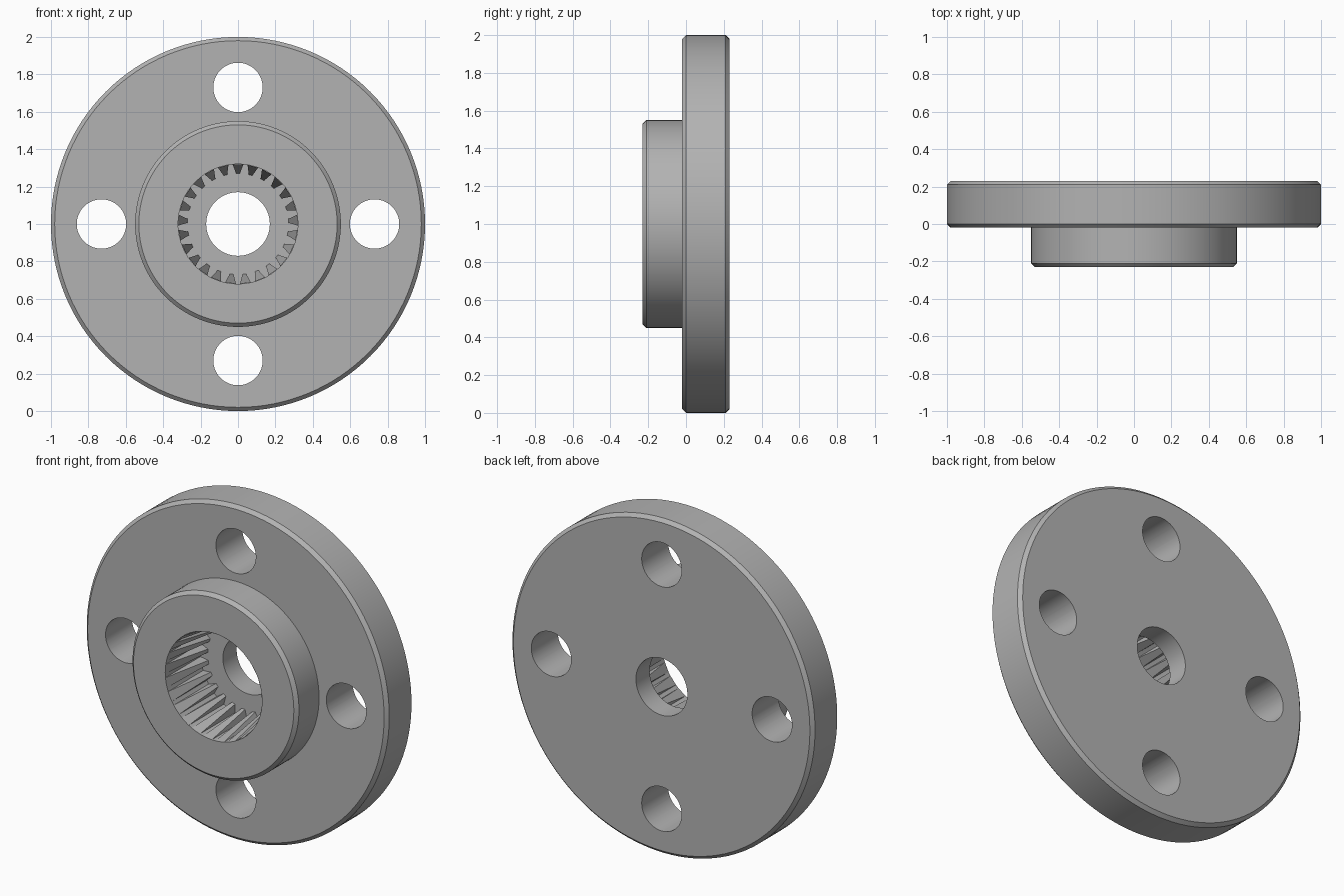
import bpy
import bmesh
from math import cos, sin, pi
from mathutils import Matrix, Vector

if "Cube" in bpy.data.objects:
    bpy.data.objects.remove(bpy.data.objects["Cube"], do_unlink=True)

CENTRE = Vector((0, 0, 1))
POCKET_R, FLOOR_Y, FRONT_Y, BACK_Y = 0.32, 0.10, -0.23, 0.23
TEETH = 25

metal = bpy.data.materials.new("grey metal")
metal.use_nodes = True
GREY = (0.45, 0.45, 0.45, 1)
metal.diffuse_color = GREY
metal.node_tree.nodes["Principled BSDF"].inputs["Base Color"].default_value = GREY


def add_object(name, bm):
    bmesh.ops.recalc_face_normals(bm, faces=bm.faces)
    mesh = bpy.data.meshes.new(name)
    bm.to_mesh(mesh)
    bm.free()
    mesh.materials.append(metal)
    obj = bpy.data.objects.new(name, mesh)
    bpy.context.collection.objects.link(obj)
    return obj


def polar(r, a, y):
    return CENTRE + Vector((r * sin(a), y, r * cos(a)))


# Flanged hub: closed profile (radius, y) turned about the y axis
profile = [(POCKET_R, FRONT_Y), (0.53, FRONT_Y), (0.55, -0.21), (0.55, -0.02),
           (0.98, -0.02), (1, 0), (1, 0.21), (0.98, BACK_Y),
           (0.17, BACK_Y), (0.17, FLOOR_Y), (POCKET_R, FLOOR_Y)]
bm = bmesh.new()
STEPS = 128
rings = [[bm.verts.new(polar(r, 2 * pi * i / STEPS, y)) for r, y in profile]
         for i in range(STEPS)]
for i, ring in enumerate(rings):
    after = rings[(i + 1) % STEPS]
    for j in range(len(profile)):
        k = (j + 1) % len(profile)
        bm.faces.new((ring[j], ring[k], after[k], after[j]))
hub = add_object("flanged_hub", bm)

# Four bolt holes through the flange
bm = bmesh.new()
for i in range(4):
    place = Matrix.Translation(polar(0.73, i * pi / 2, 0.1)) @ Matrix.Rotation(pi / 2, 4, "X")
    bmesh.ops.create_cone(bm, cap_ends=True, segments=64, radius1=0.132,
                          radius2=0.132, depth=0.6, matrix=place)
cutter = add_object("bolt_hole_cutter", bm)
cutter.hide_render = True
cutter.hide_set(True)
cut = hub.modifiers.new("bolt holes", "BOOLEAN")
cut.operation = "DIFFERENCE"
cut.solver = "EXACT"
cut.object = cutter
bpy.context.view_layer.objects.active = hub
hub.select_set(True)
bpy.ops.object.modifier_apply(modifier=cut.name)
bpy.data.objects.remove(cutter, do_unlink=True)
bpy.ops.object.shade_smooth_by_angle(angle=pi / 6)

# Spline teeth: wedges that rise from the pocket rim to full height at the floor
bm = bmesh.new()
pitch = 2 * pi / TEETH
for i in range(TEETH):
    a = i * pitch
    root, tip = 0.36 * pitch, 0.15 * pitch
    front = [bm.verts.new(polar(POCKET_R, a + s * root, FRONT_Y)) for s in (-1, 1)]
    back = [bm.verts.new(polar(POCKET_R, a + s * root, FLOOR_Y)) for s in (-1, 1)]
    crest = [bm.verts.new(polar(0.27, a + s * tip, FLOOR_Y)) for s in (-1, 1)]
    bm.faces.new((front[0], front[1], crest[1], crest[0]))
    bm.faces.new((front[0], crest[0], back[0]))
    bm.faces.new((front[1], back[1], crest[1]))
    bm.faces.new((back[0], crest[0], crest[1], back[1]))
    bm.faces.new((front[0], back[0], back[1], front[1]))
add_object("spline_teeth", bm)
